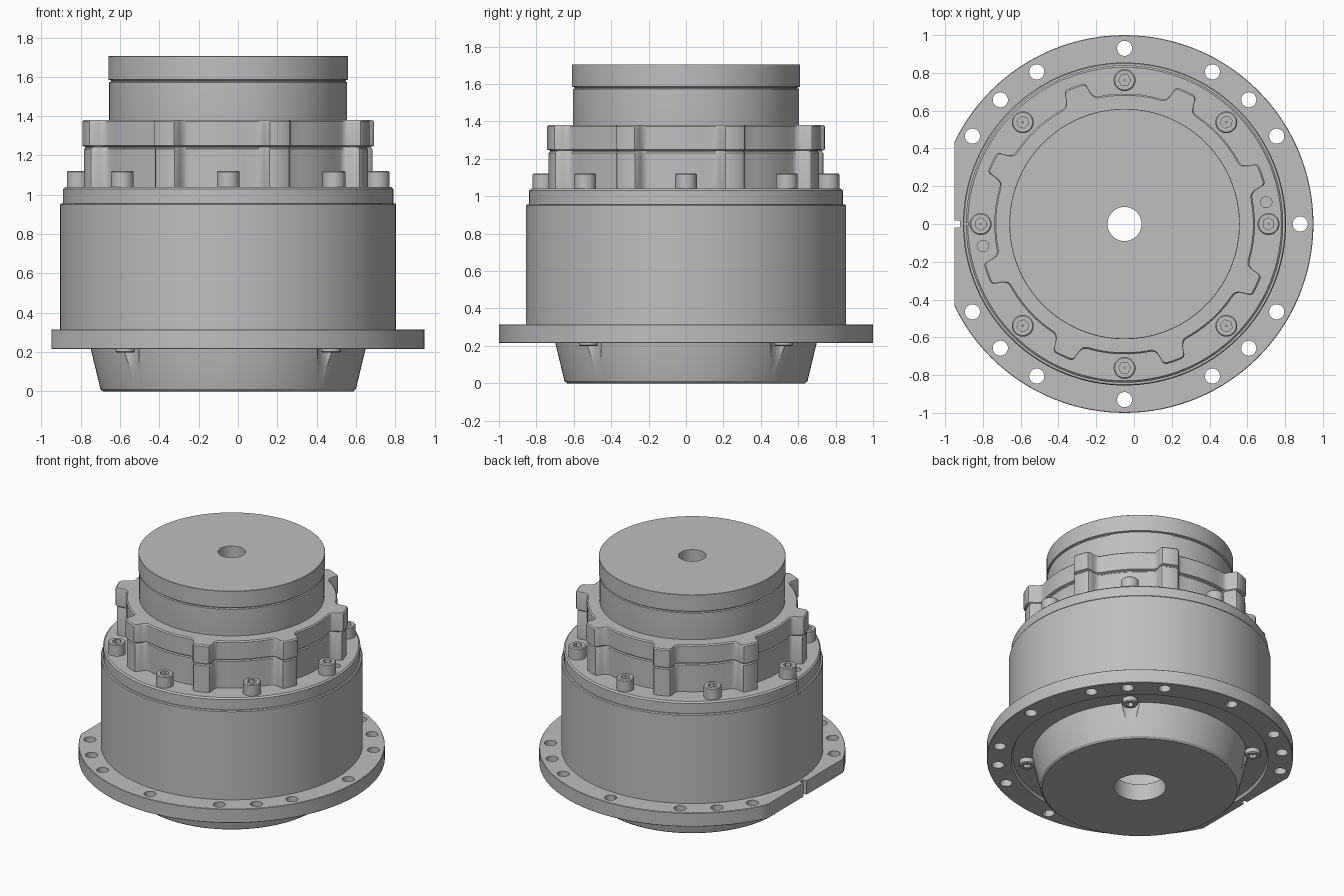
import bpy, bmesh
from math import cos, sin, radians
from mathutils import Matrix, Vector

if "Cube" in bpy.data.objects:
    bpy.data.objects.remove(bpy.data.objects["Cube"])

AXIS = Vector((-0.05, 0, 0))   # the flat on the flange shifts the shaft off centre

steel = bpy.data.materials.new("grey_steel")
steel.use_nodes = True
GREY = (0.52, 0.52, 0.53, 1)
steel.diffuse_color = GREY
steel.node_tree.nodes["Principled BSDF"].inputs["Base Color"].default_value = GREY


def make_object(name, bm):
    bmesh.ops.recalc_face_normals(bm, faces=bm.faces)
    mesh = bpy.data.meshes.new(name)
    bm.to_mesh(mesh)
    bm.free()
    mesh.materials.append(steel)
    obj = bpy.data.objects.new(name, mesh)
    obj.location = AXIS
    bpy.context.collection.objects.link(obj)
    return obj


def circle(n=128):
    return [(360 * i / n, 0) for i in range(n)]


def ring_solid(name, profile, outline=None):
    """Sweep a closed (radius, z) profile round an outline of (angle, extra radius)."""
    outline = outline or circle()
    bm = bmesh.new()
    rings = [[bm.verts.new(((r + e) * cos(radians(a)), (r + e) * sin(radians(a)), z))
              for a, e in outline] for r, z in profile]
    n = len(outline)
    for j, ring in enumerate(rings):
        above = rings[(j + 1) % len(rings)]
        for i in range(n):
            k = (i + 1) % n
            bm.faces.new((ring[i], ring[k], above[k], above[i]))
    return make_object(name, bm)


def polar(angle, r, z=0):
    return Vector((r * cos(radians(angle)), r * sin(radians(angle)), z))


def add_rod(bm, centre, radius, z0, z1, sides=32):
    at = Matrix.Translation((centre.x, centre.y, (z0 + z1) / 2))
    bmesh.ops.create_cone(bm, cap_ends=True, segments=sides, radius1=radius,
                          radius2=radius, depth=z1 - z0, matrix=at)


def add_box(bm, low, high):
    low, high = Vector(low), Vector(high)
    at = Matrix.Translation((low + high) / 2) @ Matrix.Diagonal((*(high - low), 1))
    bmesh.ops.create_cube(bm, size=1, matrix=at)


def cut(obj, bm):
    cutter = make_object("cutter", bm)
    cutter.hide_render = True
    mod = obj.modifiers.new("cut", 'BOOLEAN')
    mod.operation, mod.solver, mod.object = 'DIFFERENCE', 'EXACT', cutter
    bpy.context.view_layer.objects.active = obj
    bpy.ops.object.modifier_apply(modifier=mod.name)
    bpy.data.objects.remove(cutter)


# Mounting flange: shallow recess below, bolt holes, flat side with a notch
flange = ring_solid("mounting_flange", [
    (0.5, 0.235), (0.83, 0.235), (0.84, 0.215), (0.997, 0.215), (1, 0.218),
    (1, 0.312), (0.997, 0.315), (0.5, 0.315)])
bm = bmesh.new()
for angle in [0, 90, 270] + [s * a for s in (1, -1) for a in (30, 45, 60, 120, 135, 150)]:
    add_rod(bm, polar(angle, 0.93), 0.04, 0.1, 0.4)
cut(flange, bm)
bm = bmesh.new()
add_box(bm, (-1.2, -1, 0.1), (-0.9, 1, 0.4))
cut(flange, bm)
bm = bmesh.new()
add_box(bm, (-1, -0.018, 0.1), (-0.87, 0.018, 0.4))
cut(flange, bm)

# Main housing with stepped top, dowel holes and a thin slot
housing = ring_solid("housing", [
    (0.4, 0.25), (0.855, 0.25), (0.855, 0.95), (0.85, 0.957), (0.84, 0.957),
    (0.84, 1.03), (0.83, 1.04), (0.4, 1.04)])
bm = bmesh.new()
for angle in (8.8, 188.8):
    add_rod(bm, polar(angle, 0.759), 0.03, 1.01, 1.1, 24)
add_box(bm, (-0.9, -0.008, 0.93), (-0.825, 0.008, 1.1))
cut(housing, bm)

# Tapered base cover with screw pockets
base = ring_solid("base_cover", [
    (0.17, 0), (0.637, 0), (0.65, 0.012), (0.706, 0.245), (0.706, 0.26),
    (0.4, 0.26), (0.4, 0.12), (0.17, 0.12)])
bm = bmesh.new()
for angle in range(45, 360, 90):
    add_rod(bm, polar(angle, 0.74), 0.07, -0.05, 0.235)
cut(base, bm)

# Lobed clamp ring in two layers with a narrow seam
half = [(0, 0.085), (3.2, 0.085), (4, 0.081), (4.6, 0.07), (5.2, 0.04),
        (5.9, 0.018), (6.9, 0.005), (8.2, 0), (13, 0), (18, 0)]
lobe = [(-a, e) for a, e in reversed(half[1:])] + half + [(22.5, 0)]
lobes = [(20 + 45 * k + a, e) for k in range(8) for a, e in lobe]
ring_solid("lobed_ring", [
    (0.49, 1.03), (0.682, 1.03), (0.682, 1.232), (0.675, 1.238), (0.675, 1.244),
    (0.69, 1.25), (0.69, 1.372), (0.682, 1.38), (0.49, 1.38)], lobes)

# Output drum with groove and central bore
ring_solid("output_drum", [
    (0.09, 1.0), (0.58, 1.0), (0.605, 1.1), (0.605, 1.572), (0.597, 1.576),
    (0.597, 1.582), (0.61, 1.586), (0.61, 1.703), (0.608, 1.705), (0.09, 1.705)])

# Planet pins inside the cavity
bm = bmesh.new()
for angle in (30, 150, 270):
    add_rod(bm, polar(angle, 0.24), 0.12, 0.25, 1.02, 24)
make_object("planet_pins", bm)


# Socket head screws
def screw(name, radius, height, socket):
    obj = ring_solid(name, [
        (0.004, 0), (radius, 0), (radius, height - 0.006),
        (radius - 0.006, height), (0.004, height)], circle(32))
    bm = bmesh.new()
    add_rod(bm, Vector(), socket, height * 0.4, height + 0.05, 6)
    cut(obj, bm)
    return obj


def copies(first, angles, radius, z, flip=False):
    for i, angle in enumerate(angles):
        obj = first if i == 0 else first.copy()
        if i:
            bpy.context.collection.objects.link(obj)
        obj.location = AXIS + polar(angle, radius, z)
        obj.rotation_euler = (radians(180) if flip else 0, 0, radians(angle))


copies(screw("cap_screw", 0.058, 0.085, 0.032), range(0, 360, 45), 0.762, 1.037)
copies(screw("base_screw", 0.05, 0.04, 0.026), range(45, 360, 90), 0.74, 0.238, True)

# Smooth round walls while keeping machined edges crisp
bpy.ops.object.select_all(action='DESELECT')
for obj in bpy.context.collection.objects:
    if obj.type == 'MESH' and steel.name in obj.data.materials:
        obj.select_set(True)
        bpy.context.view_layer.objects.active = obj
bpy.ops.object.shade_smooth_by_angle(angle=radians(30))
